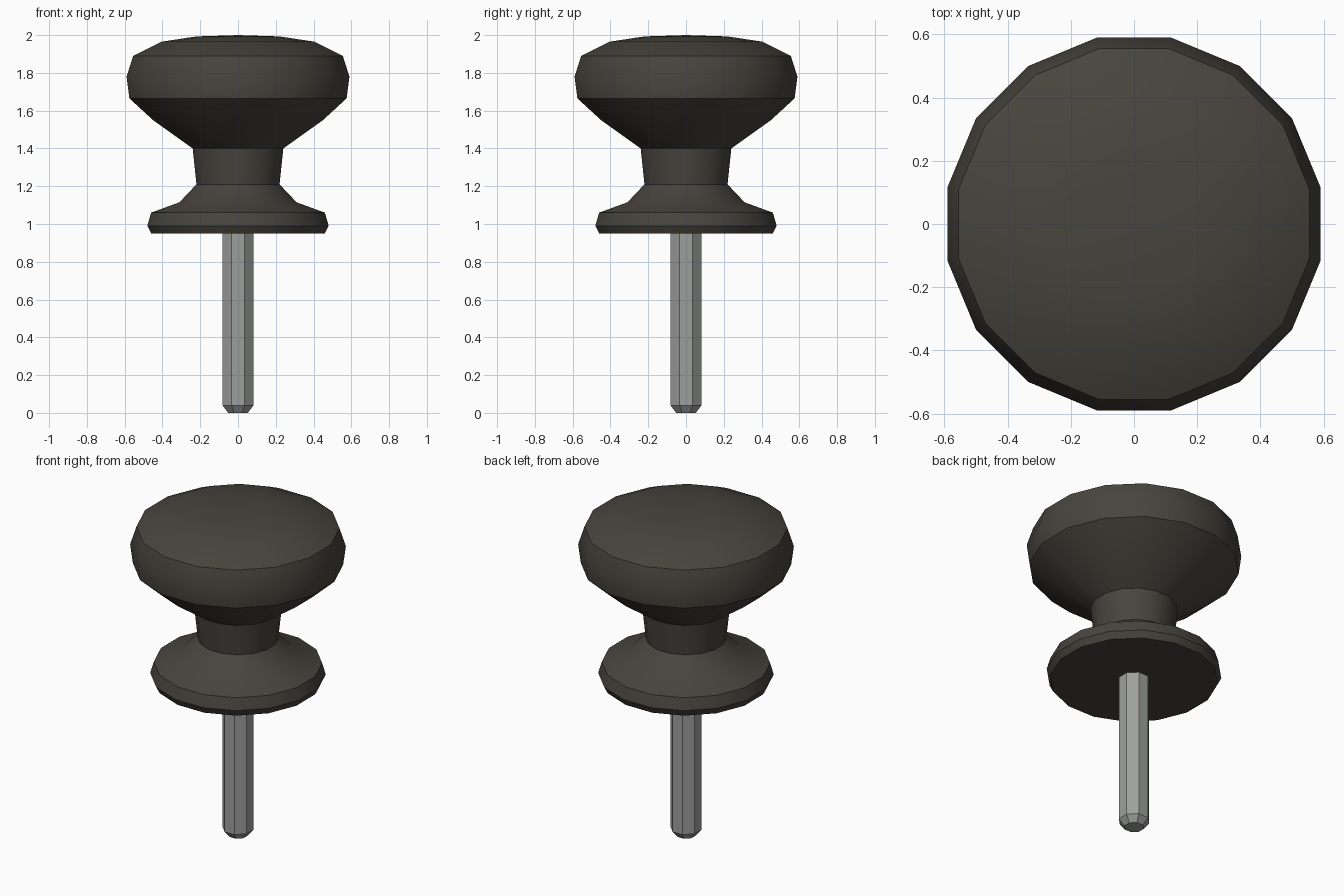
import bpy, math

cube = bpy.data.objects.get("Cube")
if cube:
    bpy.data.objects.remove(cube, do_unlink=True)


def material(name, rgb):
    m = bpy.data.materials.new(name)
    m.use_nodes = True
    m.diffuse_color = (*rgb, 1)
    m.node_tree.nodes["Principled BSDF"].inputs["Base Color"].default_value = (*rgb, 1)
    return m


def lathe(name, profile, sides, mat):
    """Revolve (flat radius, z) points; flat sides face the axes."""
    verts, rings = [], []
    for r, z in profile:
        ring = []
        for i in range(sides if r else 1):
            a = math.tau * (i + 0.5) / sides
            ring.append(len(verts))
            R = r / math.cos(math.pi / sides)
            verts.append((R * math.cos(a), R * math.sin(a), z))
        rings.append(ring)
    faces = [rings[0][::-1]]
    for lo, hi in zip(rings, rings[1:]):
        for i in range(sides):
            j = (i + 1) % sides
            if len(hi) == 1:
                faces.append((lo[i], lo[j], hi[0]))
            else:
                faces.append((lo[i], lo[j], hi[j], hi[i]))
    if len(rings[-1]) > 1:
        faces.append(rings[-1])
    me = bpy.data.meshes.new(name)
    me.from_pydata(verts, [], faces)
    me.materials.append(mat)
    ob = bpy.data.objects.new(name, me)
    bpy.context.collection.objects.link(ob)
    bpy.ops.object.select_all(action="DESELECT")
    ob.select_set(True)
    bpy.context.view_layer.objects.active = ob
    bpy.ops.object.shade_smooth_by_angle(angle=math.radians(30))
    return ob


bronze = material("dark bronze", (0.065, 0.057, 0.047))
steel = material("steel grey", (0.34, 0.35, 0.34))

# Knob: rose plate, neck and domed handle in one turned piece
lathe("knob", [(0.46, 0.95), (0.48, 0.99), (0.46, 1.06), (0.31, 1.115),
               (0.22, 1.21), (0.24, 1.40), (0.45, 1.55), (0.575, 1.665),
               (0.59, 1.78), (0.555, 1.89), (0.405, 1.965), (0.22, 1.993),
               (0, 2.0)], 16, bronze)

# Octagonal spindle with a chamfered tip
lathe("spindle", [(0.052, 0), (0.082, 0.04), (0.082, 0.96)], 8, steel)
